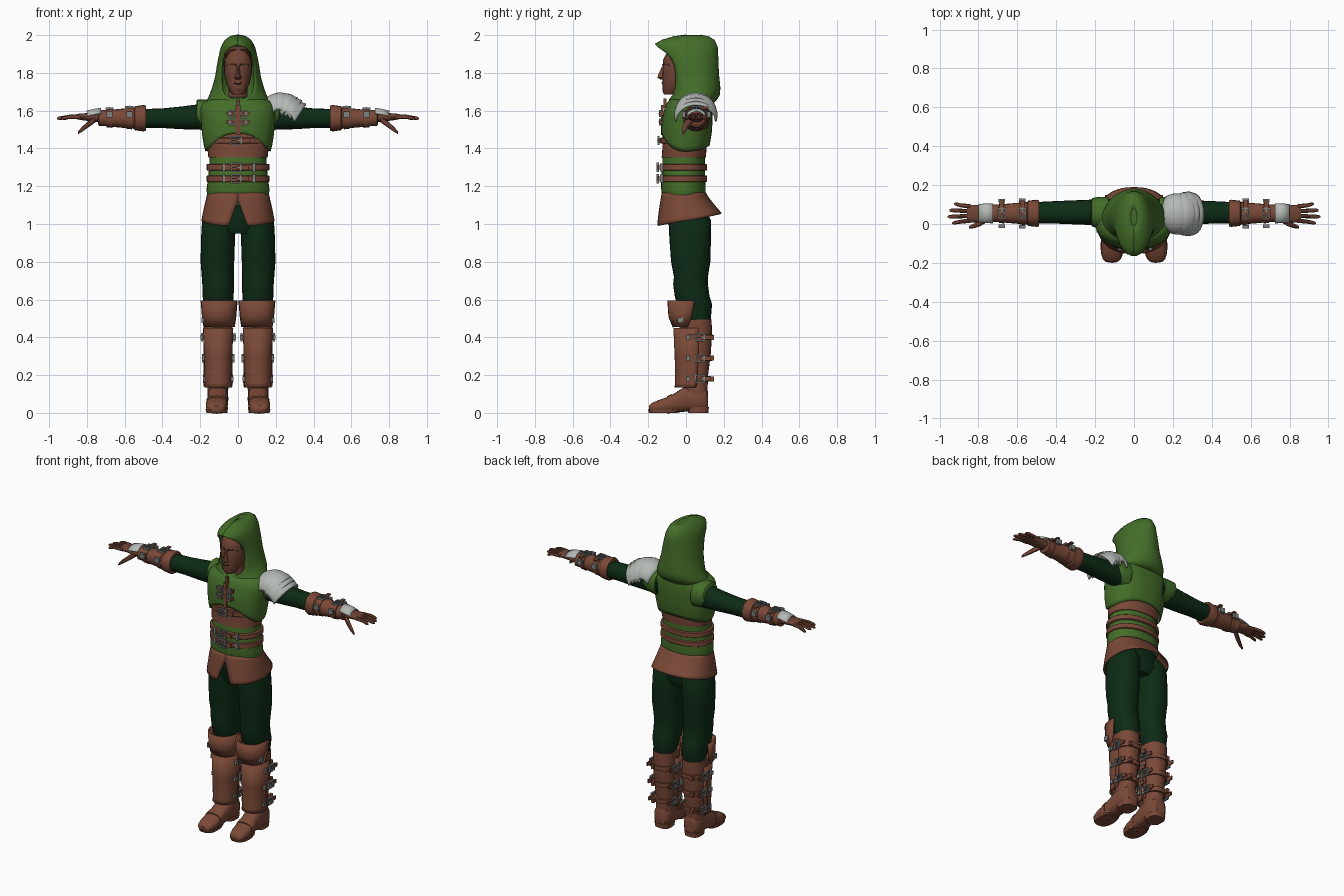
import bpy, bmesh, math
from mathutils import Vector, Matrix

# ---------- materials ----------
def mat(name, c):
    m = bpy.data.materials.new(name)
    m.diffuse_color = (*c, 1)
    return m
LEATHER = mat("brown leather", (0.195, 0.066, 0.038))
SKIN = mat("skin", (0.16, 0.056, 0.034))
DARK = mat("dark brown", (0.06, 0.022, 0.014))
CLOTH = mat("dark green cloth", (0.004, 0.024, 0.008))
GREEN = mat("green cloth", (0.058, 0.155, 0.022))
SILVER = mat("silver", (0.46, 0.49, 0.46))
METAL = mat("buckle metal", (0.2, 0.22, 0.21))

# ---------- helpers ----------
def finish(name, bm, m, solid=0, angle=40):
    bmesh.ops.recalc_face_normals(bm, faces=bm.faces)
    me = bpy.data.meshes.new(name)
    bm.to_mesh(me)
    bm.free()
    me.materials.append(m)
    ob = bpy.data.objects.new(name, me)
    bpy.context.collection.objects.link(ob)
    if solid:
        mod = ob.modifiers.new("thickness", 'SOLIDIFY')
        mod.thickness, mod.offset = solid, 0
    bpy.ops.object.select_all(action='DESELECT')
    ob.select_set(True)
    bpy.context.view_layer.objects.active = ob
    bpy.ops.object.shade_smooth_by_angle(angle=math.radians(angle))
    return ob

def grid(name, rows, m, closed=False, caps=False, solid=0, angle=40):
    """Skin rows of points into a surface."""
    bm = bmesh.new()
    vs = [[bm.verts.new(p) for p in r] for r in rows]
    n = len(rows[0])
    for a, b in zip(vs, vs[1:]):
        for i in range(n if closed else n - 1):
            j = (i + 1) % n
            bm.faces.new((a[i], a[j], b[j], b[i]))
    if caps:
        bm.faces.new(vs[0])
        bm.faces.new(vs[-1])
    return finish(name, bm, m, solid, angle)

def spow(v, p):
    return math.copysign(abs(v) ** (2 / p), v)

def loft(name, rings, m, axis='z', n=20, p=2.2, s=1, angle=40):
    """Closed body; ring = (position, centre u, centre v, radius u, radius v)."""
    rows = []
    for t, cu, cv, ru, rv in rings:
        row = []
        for i in range(n):
            a = math.tau * i / n
            u, v = cu + ru * spow(math.cos(a), p), cv + rv * spow(math.sin(a), p)
            q = {'x': (t, u, v), 'y': (u, t, v), 'z': (u, v, t)}[axis]
            row.append((q[0] * s, q[1], q[2]))
        rows.append(row)
    return grid(name, rows, m, True, True, angle=angle)

def around(a, rx, yf, yb, p=2):
    """Horizontal section: angle 0 at the back, pi at the front."""
    return rx * spow(math.sin(a), p), (yf + yb) / 2 + (yb - yf) / 2 * spow(math.cos(a), p)

def interp(table, z):
    for a, b in zip(table, table[1:]):
        if z <= b[0]:
            f = max(0, (z - a[0]) / (b[0] - a[0]))
            return [x + (y - x) * f for x, y in zip(a[1:], b[1:])]
    return table[-1][1:]

def boxes(name, items, m, M=Matrix()):
    bm = bmesh.new()
    for c, size in items:
        bmesh.ops.create_cube(bm, size=1, matrix=M @ Matrix.Translation(c) @ Matrix.Diagonal((*size, 1)))
    return finish(name, bm, m, angle=20)

def buckle(name, pos, normal, along, w=0.04, h=0.04):
    z, x = Vector(normal).normalized(), Vector(along).normalized()
    y = z.cross(x)
    M = Matrix.Translation(pos) @ Matrix((x, y, z)).transposed().to_4x4()
    t = 0.008
    bars = [((0, e * h / 2, 0), (w, t, 0.012)) for e in (1, -1)]
    bars += [((e * w / 2, 0, 0), (t, h + t, 0.012)) for e in (1, -1)]
    boxes(name, bars + [((0, 0, 0.004), (w, 0.006, 0.008))], METAL, M)
    boxes(name + "_tongue", [((w * 0.7, 0, -0.003), (w * 1.2, h * 0.6, 0.008))], LEATHER, M)

# ---------- head and hood ----------
loft("head", [(1.685, 0, -.085, .028, .032), (1.70, 0, -.075, .042, .048), (1.74, 0, -.05, .06, .075),
     (1.80, 0, -.03, .074, .095), (1.87, 0, -.025, .074, .096), (1.91, 0, -.02, .062, .08),
     (1.94, 0, -.01, .035, .045)], SKIN)
loft("neck", [(1.60, 0, .0, .07, .06), (1.66, 0, -.01, .052, .055), (1.74, 0, -.01, .05, .055)], SKIN)
loft("nose", [(1.765, 0, -.125, .012, .01), (1.775, 0, -.13, .018, .022), (1.79, 0, -.128, .012, .02),
     (1.835, 0, -.115, .008, .012)], SKIN, n=10)
loft("chin", [(1.69, 0, -.10, .018, .016), (1.71, 0, -.105, .024, .02), (1.73, 0, -.10, .022, .016)], SKIN, n=12)
loft("lips", [(1.737, 0, -.112, .014, .012), (1.745, 0, -.117, .024, .013), (1.755, 0, -.115, .015, .01)], SKIN, n=12)
boxes("mouth_line", [((0, -.1285, 1.746), (.036, .005, .003))], DARK)
for s in (1, -1):
    loft("brow", [(.008, -.118, 1.842, .009, .007), (.035, -.108, 1.848, .009, .007),
         (.06, -.085, 1.84, .006, .005)], DARK, 'x', 8, s=s)
    loft("eye", [(.016, -.112, 1.822, .005, .003), (.03, -.108, 1.823, .007, .006),
         (.044, -.1, 1.822, .005, .003)], DARK, 'x', 8, s=s)
    loft("hair", [(1.84, .069, -.045, .01, .02), (1.9, .052, -.055, .012, .025), (1.925, .02, -.06, .025, .025)],
         DARK, n=10, s=s)

# height, half width, front, back, opening angle
HOOD = [(1.635, .168, -.09, .135, 180), (1.66, .158, -.085, .16, 172), (1.685, .147, -.065, .176, 152),
        (1.72, .134, -.055, .178, 141), (1.78, .117, -.052, .172, 133), (1.84, .108, -.06, .168, 129),
        (1.88, .100, -.08, .167, 131), (1.91, .094, -.11, .166, 136), (1.935, .087, -.145, .164, 152),
        (1.95, .080, -.163, .158, 180), (1.972, .066, -.125, .148, 180), (1.99, .043, -.065, .12, 180),
        (1.998, .015, -.01, .08, 180)]
rows = []
for z, w, yf, yb, amax in HOOD:
    row, k = [], 1 - math.cos(math.radians(amax))
    for i in range(33):
        a = math.radians(amax) * (i / 16 - 1)
        row.append((w * math.sin(a), yb - (yb - yf) * (1 - math.cos(a)) / k, z))
    rows.append(row)
grid("hood", rows, GREEN, solid=.008, angle=60)
loft("hood_top", [(1.99, 0, .03, .043, .092), (1.9985, 0, .035, .018, .05), (2.0, 0, .035, .006, .015)], GREEN, angle=60)

# ---------- torso ----------
loft("tunic", [(1.10, 0, -.01, .145, .10), (1.155, 0, -.012, .165, .115), (1.19, 0, -.014, .166, .118),
     (1.25, 0, -.014, .157, .116), (1.35, 0, -.012, .15, .112), (1.45, 0, 0, .155, .112)], GREEN, n=32)
loft("corset", [(1.352, 0, -.012, .157, .117), (1.40, 0, -.008, .162, .117), (1.46, 0, -.006, .166, .119),
     (1.50, 0, .0, .165, .115)], LEATHER, n=32)
VEST = [(1.37, .165, -.11, .108), (1.42, .178, -.124, .122), (1.48, .187, -.128, .132), (1.55, .192, -.125, .137),
        (1.60, .197, -.113, .138), (1.635, .19, -.10, .135), (1.655, .165, -.085, .13), (1.67, .11, -.06, .12)]
rows = []
for k in range(13):
    row = []
    for i in range(48):
        a = math.tau * i / 48
        front = max(0, -math.cos(a))
        low = 1.385 + .095 * front ** 2.5 + .03 * max(0, math.cos(a)) ** 2
        z = low + (1.67 - low) * k / 12
        row.append((*around(a, *interp(VEST, z), 2.3), z))
    rows.append(row)
grid("vest", rows, GREEN, True, solid=.008, angle=60)

# belts with buckles
for z in (1.30, 1.24):
    loft("waist_belt", [(z - .017, 0, -.014, .163, .122), (z - .014, 0, -.014, .167, .126),
         (z + .014, 0, -.014, .166, .126), (z + .017, 0, -.014, .162, .122)], LEATHER, n=32)
    buckle("waist_buckle", (-.01, -.149, z), (0, -1, 0), (1, 0, 0), .05, .044)
    for x in (-.075, .085):
        boxes("belt_keeper", [((x, -.128, z), (.014, .018, .042))], METAL)
loft("chest_belt", [(1.425, 0, -.01, .166, .122), (1.43, 0, -.01, .169, .127), (1.452, 0, -.01, .17, .127),
     (1.457, 0, -.01, .166, .122)], LEATHER, n=32)
buckle("chest_buckle", (-.01, -.145, 1.442), (0, -1, 0), (1, 0, 0), .055, .04)
boxes("lacing_strip", [((0, -.126, 1.55), (.024, .014, .16)), ((0, -.112, 1.64), (.016, .016, .05))], LEATHER)
for z in (1.585, 1.54):
    boxes("chest_strap", [((0, -.126, z), (.11, .018, .022))], LEATHER)
    for x in (-.032, .032):
        buckle("chest_clasp", (x, -.138, z), (0, -1, 0), (math.copysign(1, x), 0, 0), .022, .028)

# flared skirt, split at the front
rows = []
for k in range(9):
    f, row = k / 8, []
    gap = .22 * max(0, f - .25) / .75
    for i in range(41):
        a = (math.pi - gap) * (i / 20 - 1)
        c = math.cos(a)
        low = 1.02 + (.035 * c if c > 0 else .03 * c)
        g = f ** .9
        x, y = around(a, .157 + .033 * g, -.124 - .028 * g, .102 + .085 * f ** 1.2, 2.3)
        row.append((x, y, 1.165 + (low - 1.165) * f))
    rows.append(row)
grid("skirt", rows, LEATHER, solid=.008)
loft("hips", [(.95, 0, .015, .10, .09), (1.0, 0, .015, .165, .11), (1.12, 0, -.005, .15, .105)], CLOTH, n=24)

for s in (1, -1):
    # ---------- legs ----------
    loft("trouser_leg", [(.44, .105, .055, .06, .065), (.50, .105, .062, .066, .07), (.54, .105, .055, .073, .08),
         (.575, .105, .045, .08, .093), (.62, .105, .032, .082, .092), (.68, .105, .024, .084, .092),
         (.72, .107, .026, .085, .09), (.80, .109, .025, .089, .104), (.92, .106, .022, .09, .11),
         (1.02, .10, .02, .09, .112), (1.08, .09, .01, .07, .09)], CLOTH, n=24, s=s)
    # ---------- boots ----------
    loft("boot_shaft", [(.05, .107, .058, .052, .058), (.12, .107, .05, .055, .064), (.20, .105, .045, .061, .072),
         (.32, .105, .05, .068, .082), (.43, .105, .052, .073, .086), (.495, .105, .05, .074, .085)], LEATHER, n=24, s=s)
    loft("shoe", [(-.195, .115, .022, .03, .016), (-.182, .115, .028, .045, .024), (-.14, .114, .036, .056, .034),
         (-.09, .112, .044, .056, .042), (-.045, .109, .058, .053, .056), (0, .107, .075, .054, .068),
         (.06, .107, .075, .056, .07), (.105, .107, .07, .048, .064), (.116, .107, .065, .035, .05)],
         LEATHER, 'y', 20, 2.6, s)
    loft("shoe_sole", [(.008, .113, -.115, .056, .083), (.02, .113, -.115, .059, .085)], LEATHER, n=24, p=2.6, s=s)
    loft("shoe_heel", [(0, .107, .065, .05, .053), (.03, .107, .065, .054, .056)], LEATHER, n=20, p=3, s=s)
    loft("shoe_front_sole", [(0, .113, -.12, .054, .076), (.01, .113, -.12, .056, .08)], LEATHER, n=24, p=2.6, s=s)
    loft("shoe_strap", [(-.10, .112, .042, .058, .047), (-.075, .111, .05, .058, .05)], LEATHER, 'y', 20, 2.6, s)

    # front guard: height, half width, front, centre depth
    rows = []
    for z, w, yf, yc in [(.135, .068, -.056, .03), (.16, .066, -.052, .035), (.30, .07, -.055, .04),
                         (.45, .075, -.062, .04)]:
        rows.append([(s * (.105 + w * math.sin(a)), yc - (yc - yf) * spow(math.cos(a), 2.6), z)
                     for a in [math.radians(100) * (i / 10 - 1) for i in range(21)]])
    grid("shin_guard", rows, LEATHER, solid=.01)
    rows = []
    for z, w, yf, yc in [(.455, .078, -.066, .01), (.51, .086, -.088, .03), (.595, .093, -.094, .045)]:
        rows.append([(s * (.1 + w * math.sin(a)), yc - (yc - yf) * spow(math.cos(a), 3), z)
                     for a in [math.radians(90) * (i / 6 - 1) for i in range(13)]])
    grid("knee_guard", rows, LEATHER, solid=.01, angle=25)
    for e in (1, -1):
        boxes("guard_edge", [((s * (.105 + e * .07), .04, .30), (.014, .012, .32))], LEATHER)
    boxes("knee_rivet", [((s * .187, -.03, .49), (.012, .03, .03))], METAL)
    for z in (.40, .29, .18):
        r = .062 + (z - .18) * .06
        loft("boot_strap", [(z - .014, .105, .048, r + .006, r + .02), (z + .014, .105, .048, r + .007, r + .021)],
             LEATHER, n=24, s=s)
        for e in (1, -1):
            xx = s * (.105 + e * (r + .011))
            buckle("boot_buckle", (xx, .075, z), (s * e, 0, 0), (0, 1, 0), .045, .038)
            boxes("boot_stud", [((xx, .012, z), (.014, .02, .025))], METAL)
        boxes("strap_end", [((s * .14, .128, z), (.02, .04, .026))], LEATHER)

    # ---------- arms ----------
    loft("sleeve", [(.12, .06, 1.57, .07, .075), (.2, .06, 1.567, .066, .068), (.3, .06, 1.562, .062, .06),
         (.4, .06, 1.56, .058, .052), (.52, .058, 1.558, .054, .05)], CLOTH, 'x', 20, s=s)
    loft("armhole_cap", [(.13, .055, 1.575, .085, .085), (.18, .058, 1.58, .082, .08), (.215, .06, 1.59, .073, .068),
         (.22, .06, 1.59, .066, .06)], GREEN, 'x', 20, s=s)
    loft("bracer", [(.488, .055, 1.56, .066, .066), (.50, .055, 1.56, .07, .07), (.545, .055, 1.56, .065, .064),
         (.55, .055, 1.56, .058, .056), (.62, .055, 1.56, .052, .05), (.70, .055, 1.56, .045, .042),
         (.735, .055, 1.562, .046, .044), (.74, .055, 1.562, .038, .034)], LEATHER, 'x', 20, s=s)
    for x, r in ((.575, .06), (.68, .052)):
        loft("bracer_strap", [(x - .015, .055, 1.56, r, r - .001), (x + .015, .055, 1.56, r - .002, r - .004)],
             LEATHER, 'x', 20, s=s)
        buckle("bracer_buckle", (s * x, .055, 1.56 + r), (0, 0, 1), (0, 1, 0), .05, .036)
        for y in (-.01 - r / 20, .118 + r / 20):
            boxes("bracer_stud", [((s * x, y, 1.58), (.032, .018, .03))], METAL)
    # ---------- hands ----------
    loft("palm", [(.72, .055, 1.562, .034, .026), (.77, .053, 1.565, .042, .022), (.83, .053, 1.568, .046, .018),
         (.86, .053, 1.568, .042, .012)], SKIN, 'x', 16, s=s)
    for j, tip in enumerate((.935, .958, .95, .925)):
        y = .018 + j * .024
        loft("finger", [(.84, y, 1.567, .012, .013), (.89, y + (j - 1.5) * .004, 1.568, .0105, .011),
             (tip - .01, y + (j - 1.5) * .008, 1.56, .009, .009), (tip, y + (j - 1.5) * .009, 1.558, .004, .004)],
             SKIN, 'x', 8, s=s)
    loft("thumb", [(.755, .03, 1.555, .02, .018), (.79, .005, 1.53, .016, .018), (.825, -.01, 1.502, .012, .014),
         (.848, -.016, 1.482, .006, .008)], SKIN, 'x', 10, s=s)
    # silver hand plate
    rows = [[(s * x, .055 + w * math.sin(a), z - .05 * (1 - math.cos(a))) for a in [(i / 6 - 1) * 1.1 for i in range(13)]]
            for x, w, z in ((.725, .055, 1.612), (.765, .054, 1.606), (.80, .05, 1.597))]
    grid("hand_plate", rows, SILVER, solid=.006)

# ---------- shoulder armour: layered arched plates on one side ----------
for x0, x1, top0, top1, w, drop in ((.145, .315, 1.665, 1.668, .102, .085), (.20, .338, 1.668, 1.652, .108, .095),
                                    (.22, .36, 1.658, 1.632, .111, .09)):
    rows = []
    for k in range(9):
        f, row = k / 8, []
        for i in range(21):
            a = (i / 10 - 1) * math.pi / 2
            c = math.cos(a)
            x = x0 + (x1 - x0) * f - .06 * f * (1 - c) + .03 * (1 - f) * (1 - c)
            top = top0 + (top1 - top0) * f + .026 * math.sin(math.pi * min(1, f * 1.1))
            row.append((x, .052 + w * (.8 + .2 * math.sin(math.pi * (.15 + .6 * f))) * math.sin(a),
                        top - drop * (1 - c)))
        rows.append(row)
    grid("shoulder_plate", rows, SILVER, solid=.008)
